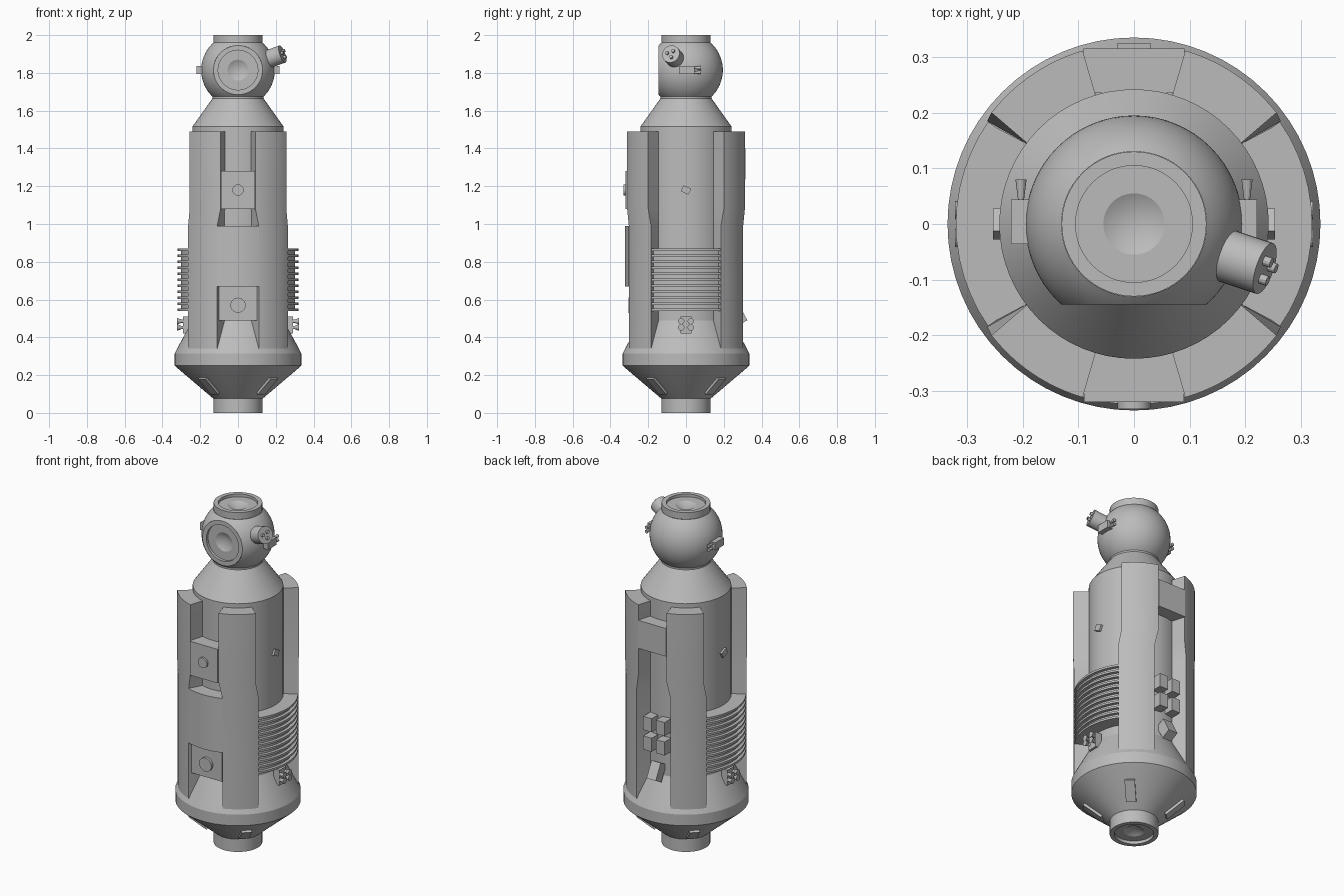
import bpy, bmesh
from math import sin, cos, pi, radians, sqrt
from mathutils import Vector, Matrix

cube = bpy.data.objects.get("Cube")
if cube:
    bpy.data.objects.remove(cube, do_unlink=True)


def material(name, value):
    m = bpy.data.materials.new(name)
    m.use_nodes = True
    m.diffuse_color = (value, value, value, 1)
    m.node_tree.nodes["Principled BSDF"].inputs["Base Color"].default_value = m.diffuse_color
    return m


GREY = material("hull grey", 0.5)


def finish(name, bm, matrix=None, smooth=True):
    if matrix is not None:
        bm.transform(matrix)
    bmesh.ops.recalc_face_normals(bm, faces=bm.faces)
    mesh = bpy.data.meshes.new(name)
    bm.to_mesh(mesh)
    bm.free()
    mesh.materials.append(GREY)
    ob = bpy.data.objects.new(name, mesh)
    bpy.context.collection.objects.link(ob)
    if smooth:
        bpy.ops.object.select_all(action='DESELECT')
        ob.select_set(True)
        bpy.context.view_layer.objects.active = ob
        bpy.ops.object.shade_smooth_by_angle(angle=radians(25))
    return ob


def lathe_mesh(profile, steps=64):
    bm = bmesh.new()
    verts = [bm.verts.new((r, 0, z)) for r, z in profile]
    edges = [bm.edges.new(pair) for pair in zip(verts, verts[1:])]
    bmesh.ops.spin(bm, geom=verts + edges, cent=(0, 0, 0), axis=(0, 0, 1),
                   angle=2 * pi, steps=steps, use_duplicate=False)
    bmesh.ops.remove_doubles(bm, verts=bm.verts, dist=0.0005)
    return bm


def lathe(name, profile, matrix=None):
    return finish(name, lathe_mesh(profile), matrix)


def box(name, centre, size, rotation=None):
    bm = bmesh.new()
    bmesh.ops.create_cube(bm, size=1)
    m = Matrix.Translation(centre) @ (rotation or Matrix()) @ Matrix.Diagonal((*size, 1))
    return finish(name, bm, m, smooth=False)


def rod(name, start, end, r1, r2=None, sides=24):
    a, b = Vector(start), Vector(end)
    bm = bmesh.new()
    bmesh.ops.create_cone(bm, cap_ends=True, segments=sides, radius1=r1,
                          radius2=r1 if r2 is None else r2, depth=(b - a).length)
    turn = (b - a).to_track_quat('Z', 'Y').to_matrix().to_4x4()
    return finish(name, bm, Matrix.Translation((a + b) / 2) @ turn)


def arc_block(name, levels, inner, matrix=None, steps=12):
    """Solid shell sector; levels are (z, outer radius, start, end), inner is (radius, start, end)."""
    bm = bmesh.new()
    loops = []
    for z, radius, a, b in levels:
        points = []
        for rad, s, e in ((radius, a, b), (inner[0], inner[2], inner[1])):
            for i in range(steps + 1):
                t = radians(s + (e - s) * i / steps)
                points.append(bm.verts.new((rad * cos(t), rad * sin(t), z)))
        loops.append(points)
    for low, high in zip(loops, loops[1:]):
        for i in range(len(low)):
            j = (i + 1) % len(low)
            bm.faces.new((low[i], low[j], high[j], high[i]))
    for loop in (loops[0], loops[-1]):
        for i in range(steps):
            bm.faces.new((loop[i], loop[i + 1], loop[-2 - i], loop[-1 - i]))
    return finish(name, bm, matrix)


# Main hull with the lower docking port
lathe("main_hull", [(0, 0.05), (0.055, 0.018), (0.105, 0.018), (0.105, 0), (0.13, 0),
                    (0.13, 0.075), (0.33, 0.245), (0.335, 0.25), (0.335, 0.315),
                    (0.325, 0.335), (0.242, 0.49), (0.242, 1.515), (0.135, 1.665),
                    (0.135, 1.675), (0.12, 1.675), (0.12, 1.7)])

# Spherical node, cut flat at the front
CENTRE, RADIUS, FLAT = 1.815, 0.195, 0.145
arc = [radians(-48 + 96 * i / 24) for i in range(25)]
bm = lathe_mesh([(RADIUS * cos(t), CENTRE + RADIUS * sin(t)) for t in arc])
bmesh.ops.bisect_plane(bm, geom=bm.verts[:] + bm.edges[:] + bm.faces[:],
                       plane_co=(0, -FLAT, 0), plane_no=(0, -1, 0), clear_outer=True)
finish("node_sphere", bm)

# Upper and front docking ports
port = [(0.13, -0.04), (0.13, 0), (0.105, 0), (0.105, -0.016), (0.055, -0.016), (0, -0.045)]
lathe("top_port", port, Matrix.Translation((0, 0, 2)))
lathe("front_port", port[1:], Matrix.Translation((0, -FLAT, CENTRE)) @ Matrix.Rotation(pi / 2, 4, 'X'))

# Four long equipment fairings
for sx in (-1, 1):
    for sy in (-1, 1):
        arc_block("fairing", [(0.33, 0.322, 35, 70), (0.99, 0.322, 35, 70),
                              (1.08, 0.325, 38, 73.5), (1.49, 0.325, 38, 73.5)],
                  (0.235, 37, 73.4), Matrix.Diagonal((sx, sy, 1, 1)))

# Front cover, equipment boxes and round fittings
arc_block("front_cover", [(0.67, 0.324, -110, -70), (0.99, 0.324, -110, -70)], (0.235, -106.6, -73.4))
box("front_upper_box", (0, -0.27, 1.18), (0.18, 0.1, 0.2))
rod("front_upper_fitting", (0, -0.3, 1.18), (0, -0.332, 1.18), 0.03)
box("front_lower_box", (0, -0.255, 0.58), (0.2, 0.07, 0.18))
rod("front_lower_fitting", (0, -0.28, 0.57), (0, -0.305, 0.57), 0.04)

# Back bridge and instrument blocks
box("back_bridge", (0, 0.275, 1.318), (0.182, 0.08, 0.165))
for x in (-0.042, 0.042):
    for z in (0.68, 0.795):
        box("back_block", (x, 0.262, z), (0.055, 0.075, 0.08))
box("back_tilted_block", (0, 0.275, 0.52), (0.06, 0.06, 0.1), Matrix.Rotation(radians(28), 4, 'X'))

# Side details, mirrored left and right
for s in (-1, 1):
    flip = Matrix.Diagonal((s, 1, 1, 1))
    arc_block("radiator", [(0.54, 0.302, -35, 35), (0.87, 0.302, -35, 35)], (0.235, -37, 37), flip)
    for i in range(11):
        z = 0.54 + 0.0318 * i
        arc_block("radiator_rib", [(z, 0.32, -35, 35), (z + 0.012, 0.32, -35, 35)],
                  (0.295, -35, 35), flip)
    # Thruster cluster under the radiator
    box("thruster_mount", (s * 0.272, 0, 0.465), (0.04, 0.06, 0.09))
    for y in (-0.025, 0.025):
        for z in (0.452, 0.485):
            rod("thruster", (s * 0.28, y * 0.7, z), (s * 0.305, y, z), 0.009, sides=12)
            rod("thruster_bell", (s * 0.303, y, z), (s * 0.322, y, z), 0.01, 0.017, sides=12)
    # Sensor on the hull side
    box("hull_sensor", (s * 0.243, 0, 1.18), (0.02, 0.045, 0.035), Matrix.Rotation(radians(-25), 4, 'X'))
    # Node side box with two horns
    box("node_side_box", (s * 0.203, 0.004, 1.815), (0.036, 0.08, 0.044))
    for z in (1.803, 1.827):
        rod("node_horn", (s * 0.203, 0.04, z), (s * 0.203, 0.08, z), 0.005, 0.01, sides=12)

# Plates on the lower cone
for k in range(4):
    spin = Matrix.Rotation(radians(45 + 90 * k), 4, 'Z')
    tilt = Matrix.Rotation(radians(49.6), 4, 'Y')
    box("cone_plate", spin @ Vector((0.219, 0, 0.143)), (0.014, 0.055, 0.125), spin @ tilt)

# Angled sensor drum on the node
axis = Vector((0.9, -0.3, 0.33)).normalized()
tip = Vector((0.235, -0.08, 1.9))
rod("sensor_drum", tip - axis * 0.11, tip, 0.048, sides=32)
side = axis.orthogonal().normalized()
for k in range(3):
    offset = Matrix.Rotation(2 * pi * k / 3, 3, axis) @ side * 0.02
    rod("drum_nub", tip + offset - axis * 0.01, tip + offset + axis * 0.014, 0.009, sides=12)
